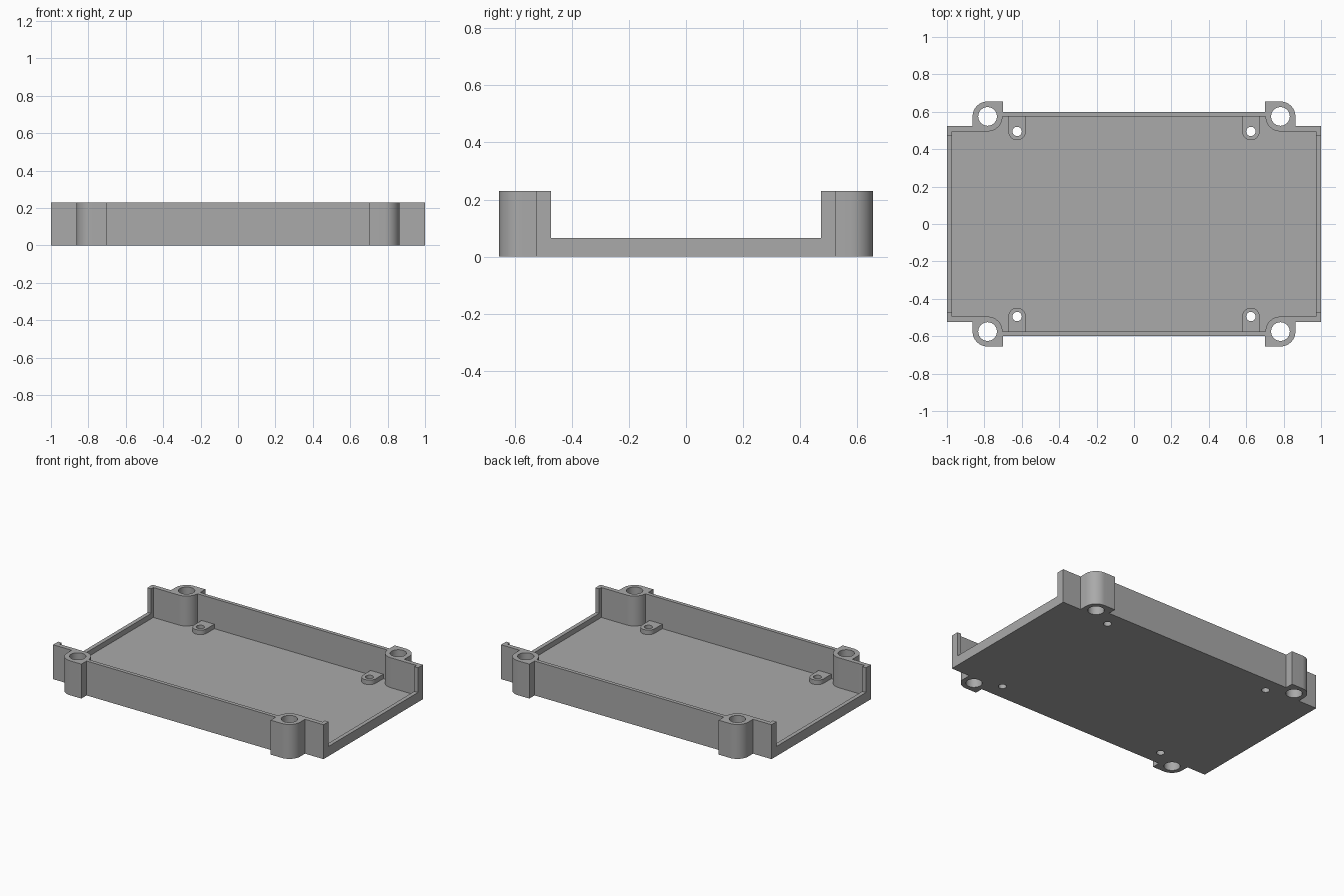
import bpy, bmesh, math

if "Cube" in bpy.data.objects:
    bpy.data.objects.remove(bpy.data.objects["Cube"])

H, FLOOR, LIP = 0.23, 0.03, 0.065      # wall height, floor thickness, low end lip
BX, BY, BR = 0.783, 0.575, 0.08        # corner boss centre and radius
LX, LY, LR = 0.625, 0.495, 0.047       # mounting lug centre and radius

grey = bpy.data.materials.new("grey plastic")
grey.diffuse_color = (0.4, 0.4, 0.4, 1)
grey.use_nodes = True
grey.node_tree.nodes["Principled BSDF"].inputs["Base Color"].default_value = grey.diffuse_color


def arc(cx, cy, r, a0, a1, n=12):
    return [(cx + r * math.cos(math.radians(a0 + (a1 - a0) * i / n)),
             cy + r * math.sin(math.radians(a0 + (a1 - a0) * i / n))) for i in range(n + 1)]


def four_way(quarter):
    """Mirror a quarter outline (running from +x to +y) into a closed loop."""
    half = quarter + [(-x, y) for x, y in reversed(quarter)]
    return half + [(-x, -y) for x, y in half]


def prism(name, outline, z0, z1):
    bm = bmesh.new()
    face = bm.faces.new([bm.verts.new((x, y, z0)) for x, y in outline])
    ext = bmesh.ops.extrude_face_region(bm, geom=[face])
    top = [v for v in ext["geom"] if isinstance(v, bmesh.types.BMVert)]
    bmesh.ops.translate(bm, verts=top, vec=(0, 0, z1 - z0))
    bmesh.ops.recalc_face_normals(bm, faces=bm.faces)
    mesh = bpy.data.meshes.new(name)
    bm.to_mesh(mesh)
    bm.free()
    mesh.materials.append(grey)
    ob = bpy.data.objects.new(name, mesh)
    bpy.context.collection.objects.link(ob)
    return ob


def combine(target, tool, op):
    mod = target.modifiers.new(op, 'BOOLEAN')
    mod.operation, mod.object, mod.solver = op, tool, 'EXACT'
    bpy.context.view_layer.objects.active = target
    bpy.ops.object.modifier_apply(modifier=mod.name)
    bpy.data.objects.remove(tool)


# Outer block with four rounded bosses
outer = four_way([(1, 0.525), (BX + BR, 0.525)] + arc(BX, BY, BR, 0, 90)
                 + [(0.70, BY + BR), (0.70, 0.60)])
tray = prism("tray", outer, 0, H)

# Hollow interior that curves round each boss
inner = four_way([(0.973, 0.495)] + arc(BX, BY, BR, 270, 180))
combine(tray, prism("cavity", inner, FLOOR, H + 0.1), 'DIFFERENCE')

# Lowered end walls
slot = four_way([(1.1, 0.472)])
combine(tray, prism("end_opening", slot, LIP, H + 0.1), 'DIFFERENCE')

# Mounting lugs, then lug and boss holes
for sx in (1, -1):
    for sy in (1, -1):
        lug = [(sx * x, sy * y) for x, y in
               arc(LX, LY, LR, 180, 360) + [(LX + LR, 0.585), (LX - LR, 0.585)]]
        combine(tray, prism("lug", lug, FLOOR / 2, 0.06), 'UNION')
        for x, y, r in ((LX, LY, 0.025), (BX, BY, 0.05)):
            hole = arc(sx * x, sy * y, r, 0, 360, 32)[:-1]
            combine(tray, prism("hole", hole, -0.1, H + 0.1), 'DIFFERENCE')

bpy.context.view_layer.objects.active = tray
tray.select_set(True)
bpy.ops.object.shade_smooth_by_angle(angle=math.radians(30))
